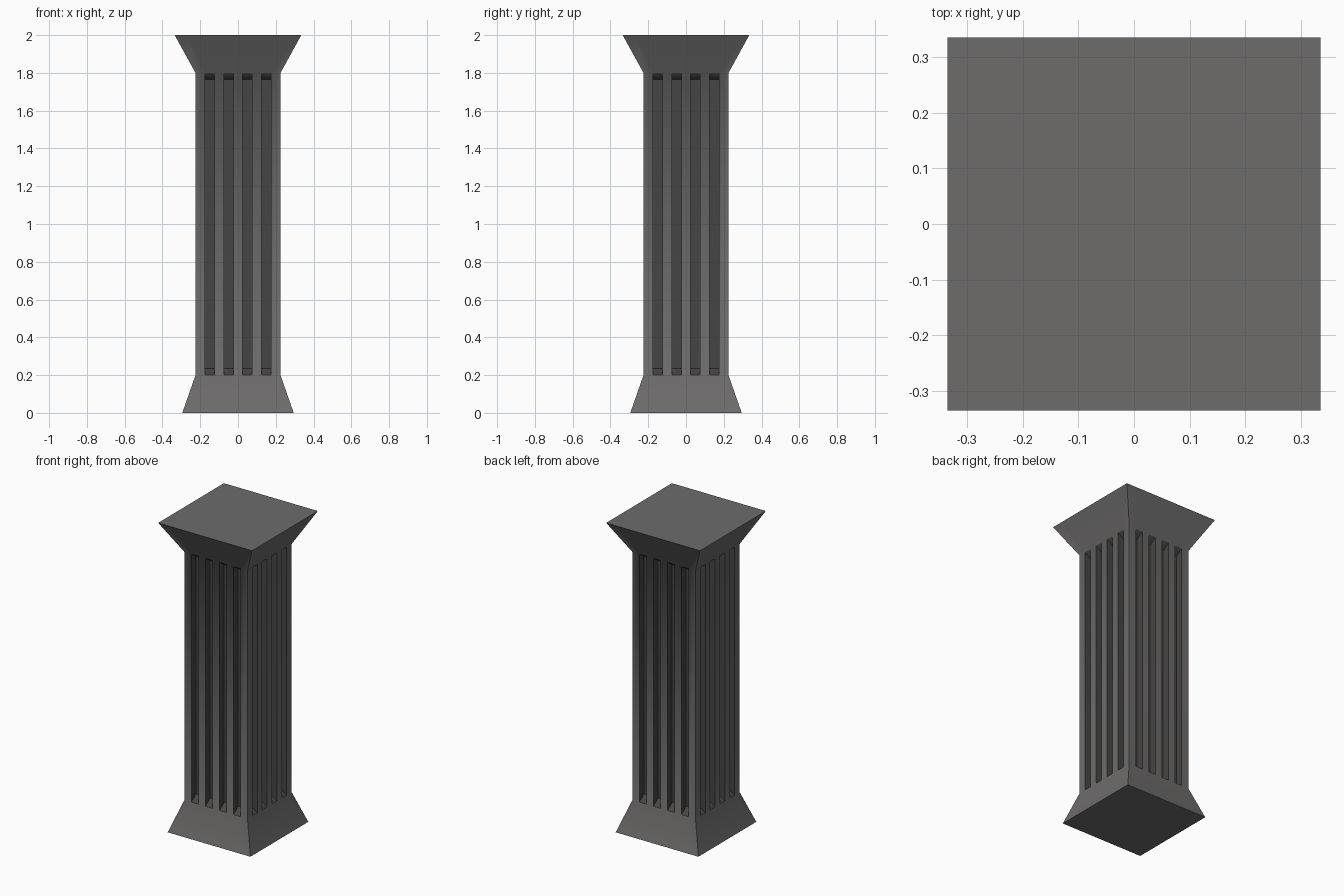
import bpy, bmesh, math
from mathutils import Matrix, Vector

if "Cube" in bpy.data.objects:
    bpy.data.objects.remove(bpy.data.objects["Cube"])


def material(name, rgb):
    m = bpy.data.materials.new(name)
    m.diffuse_color = (*rgb, 1)
    m.use_nodes = True
    m.node_tree.nodes["Principled BSDF"].inputs["Base Color"].default_value = m.diffuse_color
    return m


stone = material("grey stone", (0.155, 0.15, 0.148))
shade = material("dark groove stone", (0.062, 0.06, 0.059))

# Outline: (height, half width) of base foot, shaft bottom, shaft top, capital top
RINGS = [(0.0, 0.295), (0.2, 0.225), (1.8, 0.225), (2.0, 0.335)]
COLS = 9             # alternating ridges and grooves across each side
DEPTH = 0.049        # groove depth
SLOPE = 0.034        # sloped groove ends

bm = bmesh.new()


def quad(points, mat, rot):
    f = bm.faces.new([bm.verts.new(rot @ Vector(p)) for p in points])
    f.material_index = mat


def groove(x0, x1, z0, z1, y, rot):
    outer = [(x0, y, z0), (x1, y, z0), (x1, y, z1), (x0, y, z1)]
    yi, a, b = y + DEPTH, z0 + SLOPE, z1 - SLOPE
    inner = [(x0, yi, a), (x1, yi, a), (x1, yi, b), (x0, yi, b)]
    quad(inner, 1, rot)
    for i in range(4):
        j = (i + 1) % 4
        quad([outer[i], outer[j], inner[j], inner[i]], 1, rot)


# Four identical sides: flared base, grooved shaft, flared capital
for side in range(4):
    rot = Matrix.Rotation(side * math.pi / 2, 3, 'Z')
    for c in range(COLS):
        u0, u1 = 2 * c / COLS - 1, 2 * (c + 1) / COLS - 1
        for r in range(3):
            (z0, h0), (z1, h1) = RINGS[r], RINGS[r + 1]
            if r == 1 and c % 2:
                groove(u0 * h0, u1 * h0, z0, z1, -h0, rot)
            else:
                quad([(u0 * h0, -h0, z0), (u1 * h0, -h0, z0),
                      (u1 * h1, -h1, z1), (u0 * h1, -h1, z1)], 0, rot)

bmesh.ops.remove_doubles(bm, verts=bm.verts, dist=0.0003)

# Flat top and underside
bmesh.ops.holes_fill(bm, edges=[e for e in bm.edges if e.is_boundary], sides=0)
bmesh.ops.recalc_face_normals(bm, faces=bm.faces)

mesh = bpy.data.meshes.new("fluted_square_column")
bm.to_mesh(mesh)
bm.free()
mesh.materials.append(stone)
mesh.materials.append(shade)
for p in mesh.polygons:
    if abs(p.normal.z) > 0.999:
        p.material_index = 0
column = bpy.data.objects.new("fluted_square_column", mesh)
bpy.context.collection.objects.link(column)

# Soft shading across the flares, sharp elsewhere
bpy.context.view_layer.objects.active = column
column.select_set(True)
bpy.ops.object.shade_smooth_by_angle(angle=math.radians(30))
